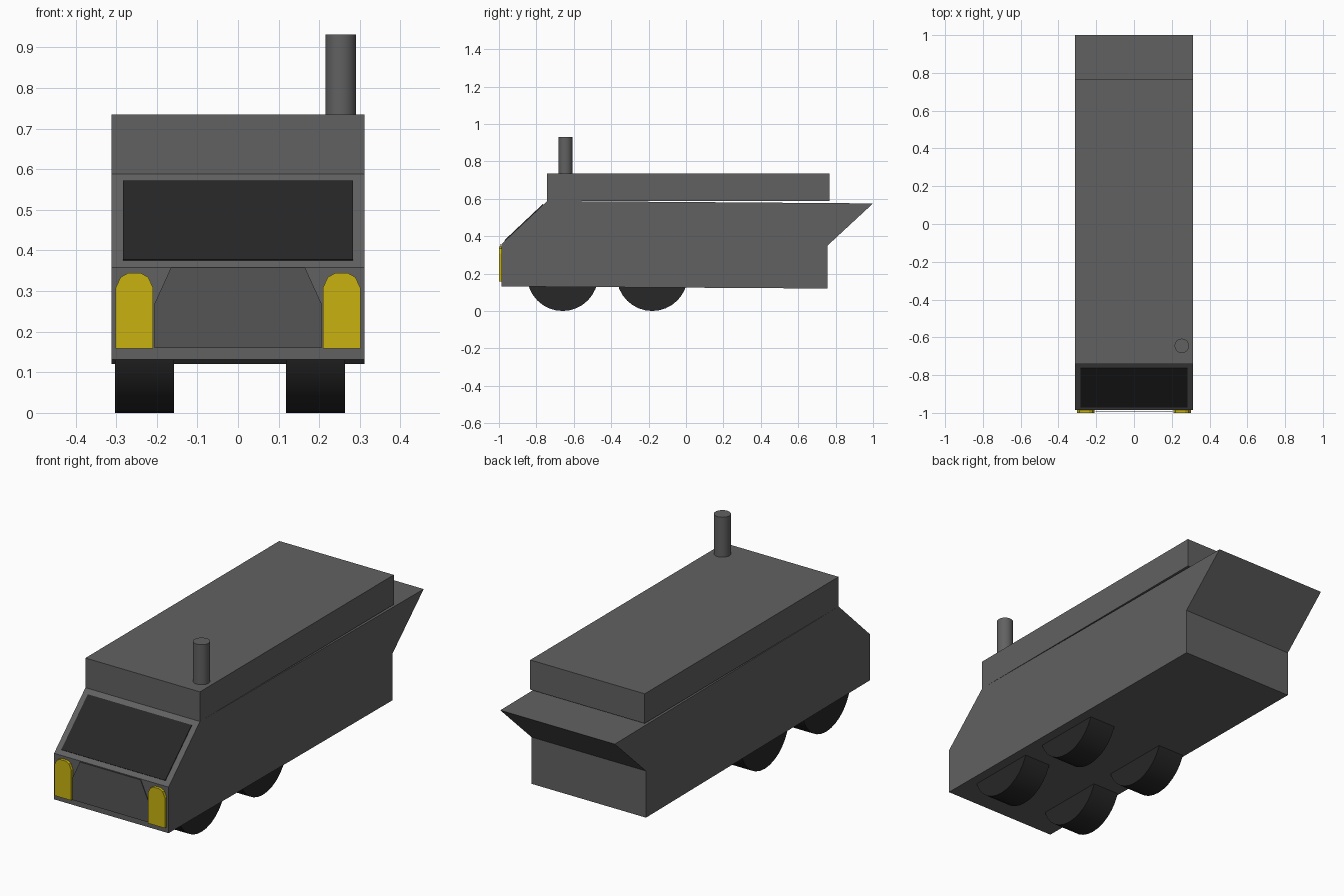
import bpy, bmesh
from math import pi
from mathutils import Matrix

if "Cube" in bpy.data.objects:
    bpy.data.objects.remove(bpy.data.objects["Cube"])


def material(name, rgb):
    m = bpy.data.materials.new(name)
    m.diffuse_color = (*rgb, 1)
    m.use_nodes = True
    m.node_tree.nodes["Principled BSDF"].inputs["Base Color"].default_value = m.diffuse_color
    return m


GREY = material("grey_paint", (0.12, 0.12, 0.12))
PANEL = material("panel_grey", (0.09, 0.09, 0.09))
DARK = material("dark", (0.02, 0.02, 0.02))
YELLOW = material("yellow", (0.58, 0.45, 0.005))


def finish(name, bm, mat):
    bmesh.ops.recalc_face_normals(bm, faces=bm.faces)
    mesh = bpy.data.meshes.new(name)
    bm.to_mesh(mesh)
    bm.free()
    mesh.materials.append(mat)
    obj = bpy.data.objects.new(name, mesh)
    bpy.context.collection.objects.link(obj)
    return obj


def prism(name, points, offset, mat):
    """Extrude a closed 3D outline along an offset vector."""
    bm = bmesh.new()
    face = bm.faces.new([bm.verts.new(p) for p in points])
    new = bmesh.ops.extrude_face_region(bm, geom=[face], use_keep_orig=True)["geom"]
    bmesh.ops.translate(bm, vec=offset, verts=[v for v in new if isinstance(v, bmesh.types.BMVert)])
    return finish(name, bm, mat)


def cylinder(name, centre, radius, depth, mat, along_x=False, sides=32):
    bm = bmesh.new()
    spin = Matrix.Rotation(pi / 2, 4, 'Y') if along_x else Matrix()
    bmesh.ops.create_cone(bm, cap_ends=True, segments=sides, radius1=radius, radius2=radius,
                          depth=depth, matrix=Matrix.Translation(centre) @ spin)
    obj = finish(name, bm, mat)
    bpy.context.view_layer.objects.active = obj
    obj.select_set(True)
    bpy.ops.object.shade_smooth_by_angle()
    obj.select_set(False)
    return obj


W = 0.312

# Lower body with sloped nose and overhanging tail
body = [(-0.986, 0.131), (-0.986, 0.358), (-0.742, 0.588),
        (1.0, 0.575), (0.757, 0.35), (0.757, 0.12)]
prism("body", [(-W, y, z) for y, z in body], (2 * W, 0, 0), GREY)

# Raised roof box
roof = [(-0.742, 0.588), (-0.742, 0.734), (0.767, 0.734), (0.767, 0.588)]
prism("roof_box", [(-W, y, z) for y, z in roof], (2 * W, 0, 0), GREY)

# Windscreen lying on the sloped nose
glass = [(-0.283, -0.968, 0.375), (0.283, -0.968, 0.375),
         (0.283, -0.762, 0.569), (-0.283, -0.762, 0.569)]
prism("windscreen", glass, (0, -0.003, 0.003), DARK)

# Front panel, a thin plate just ahead of the nose
panel = [(0.205, 0.16), (0.205, 0.27), (0.165, 0.358)]
outline = panel + [(-x, z) for x, z in reversed(panel)]
prism("front_panel", [(x, -0.995, z) for x, z in outline], (0, 0.003, 0), PANEL)

# Headlights with arched tops
arch = [(-0.046, 0.158), (0.046, 0.158), (0.046, 0.308), (0.034, 0.334), (0.016, 0.344),
        (-0.016, 0.344), (-0.034, 0.334), (-0.046, 0.308)]
for side, sx in (("left", -1), ("right", 1)):
    prism("headlight_" + side, [(sx * 0.255 + x, -1.0, z) for x, z in arch], (0, 0.015, 0), YELLOW)

# Two axles of wheels, half hidden inside the body
for axle, y in (("front", -0.66), ("middle", -0.181)):
    for side, x in (("left", -0.23), ("right", 0.191)):
        cylinder(f"{axle}_wheel_{side}", (x, y, 0.19), 0.19, 0.145, DARK, along_x=True)

# Exhaust stack
cylinder("exhaust_stack", (0.253, -0.645, 0.821), 0.038, 0.22, GREY)
